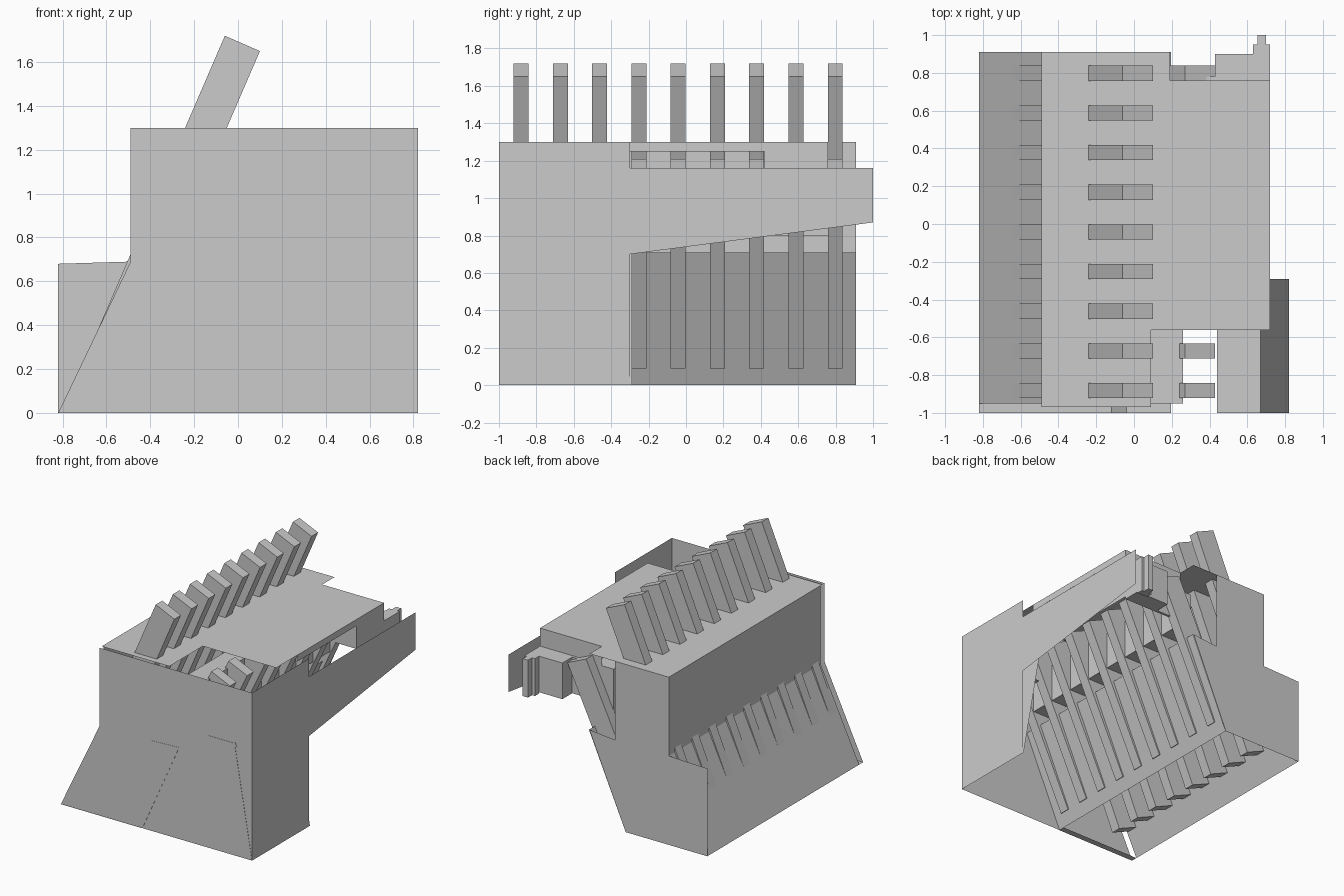
import bpy

if "Cube" in bpy.data.objects:
    bpy.data.objects.remove(bpy.data.objects["Cube"])

def make(name, verts, faces):
    me = bpy.data.meshes.new(name)
    me.from_pydata(verts, [], faces)
    me.update()
    ob = bpy.data.objects.new(name, me)
    bpy.context.collection.objects.link(ob)
    return ob

def sheet(name, pts):
    """One flat polygon."""
    return make(name, pts, [tuple(range(len(pts)))])

def xz(pts, y):
    return [(x, y, z) for x, z in pts]

def strip(name, pts, y0, y1):
    """Open profile in x/z, swept along y as thin sheets."""
    n = len(pts)
    return make(name, xz(pts, y0) + xz(pts, y1),
                [(i, i + n, i + n + 1, i + 1) for i in range(n - 1)])

def prism(name, pts, y0, y1):
    """Closed profile in x/z, swept along y as a solid."""
    n = len(pts)
    faces = [(i, (i + 1) % n, n + (i + 1) % n, n + i) for i in range(n)]
    faces += [tuple(range(n))[::-1], tuple(range(n, 2 * n))]
    return make(name, xz(pts, y0) + xz(pts, y1), faces)

def box(name, x0, x1, y0, y1, z0, z1):
    return prism(name, [(x0, z0), (x1, z0), (x1, z1), (x0, z1)], y0, y1)

# Thin outer shell: front, back and right panels
sheet("front_panel", xz([(-.82, 0), (.82, 0), (.82, 1.3), (-.49, 1.3), (-.49, .69)], -.998))
sheet("back_panel", xz([(-.82, 0), (-.12, 0), (.19, .71), (-.03, .69), (-.03, 1.3),
                        (-.49, 1.3), (-.49, .69), (-.82, .68)], .91))
sheet("right_panel", [(.82, y, z) for y, z in
      [(-1, 0), (-.3, 0), (-.3, .7), (1, .87), (1, 1.16), (-.3, 1.16), (-.3, 1.3), (-1, 1.3)]])

# Sloping left wall and top plate
strip("left_wall", [(-.82, 0), (-.49, .69), (-.49, 1.3)], -.95, .91)
sheet("top_plate", [(x, y, 1.3) for x, y in
      [(-.49, -.97), (.09, -.97), (.09, -.56), (.72, -.56), (.72, .76),
       (.19, .76), (.19, .91), (-.49, .91)]])

# Sloping inner wall, front floor strip and front shelf
strip("inner_wall", [(-.12, 0), (.195, .71)], -1, .91)
strip("front_floor", [(-.82, 0), (-.12, 0)], -1, -.95)
strip("front_shelf", [(-.04, .7), (.195, .71)], -1, -.93)

# Contact carrier and right inner ledge
box("contact_carrier", .09, .26, -.95, .76, .8, 1.15)
strip("right_ledge", [(.82, 0), (.67, .87)], -1, -.29)
strip("right_shelf", [(.67, .87), (.44, .87)], -1, -.56)

# Side wall of the top plate with a long opening
strip("side_rail", [(.72, 1.25), (.72, 1.3)], -.3, .42)
strip("side_wall", [(.72, 1.16), (.72, 1.3)], .42, .76)
strip("rear_panel", [(.72, .9), (.72, 1.16)], .42, .76)
sheet("rear_wall", xz([(.19, .9), (.72, .9), (.72, 1.3), (.19, 1.3)], .76))

# Rear latch in steps
box("latch_rib", .27, .43, .76, .78, .88, 1.16)
box("latch_body", .43, .72, .76, .9, .88, 1.16)
box("latch_neck", .63, .72, .9, .95, .87, 1.16)
box("latch_tip", .655, .70, .95, 1.0, .87, 1.16)
prism("front_mark", [(.655, .845), (.69, .845), (.672, .885)], -1, -.998)

# Two combs of slanted pins
outer = [(-.06, 1.72), (.10, 1.65), (-.565, .11), (-.725, .18)]
inner = [(.27, 1.21), (.43, 1.14), (-.07, .09), (-.23, .16)]
for i in range(9):
    y = -.882 + i * .21
    prism("outer_pin", outer, y - .04, y + .04)
    prism("inner_pin", inner, y - .04, y + .04)
